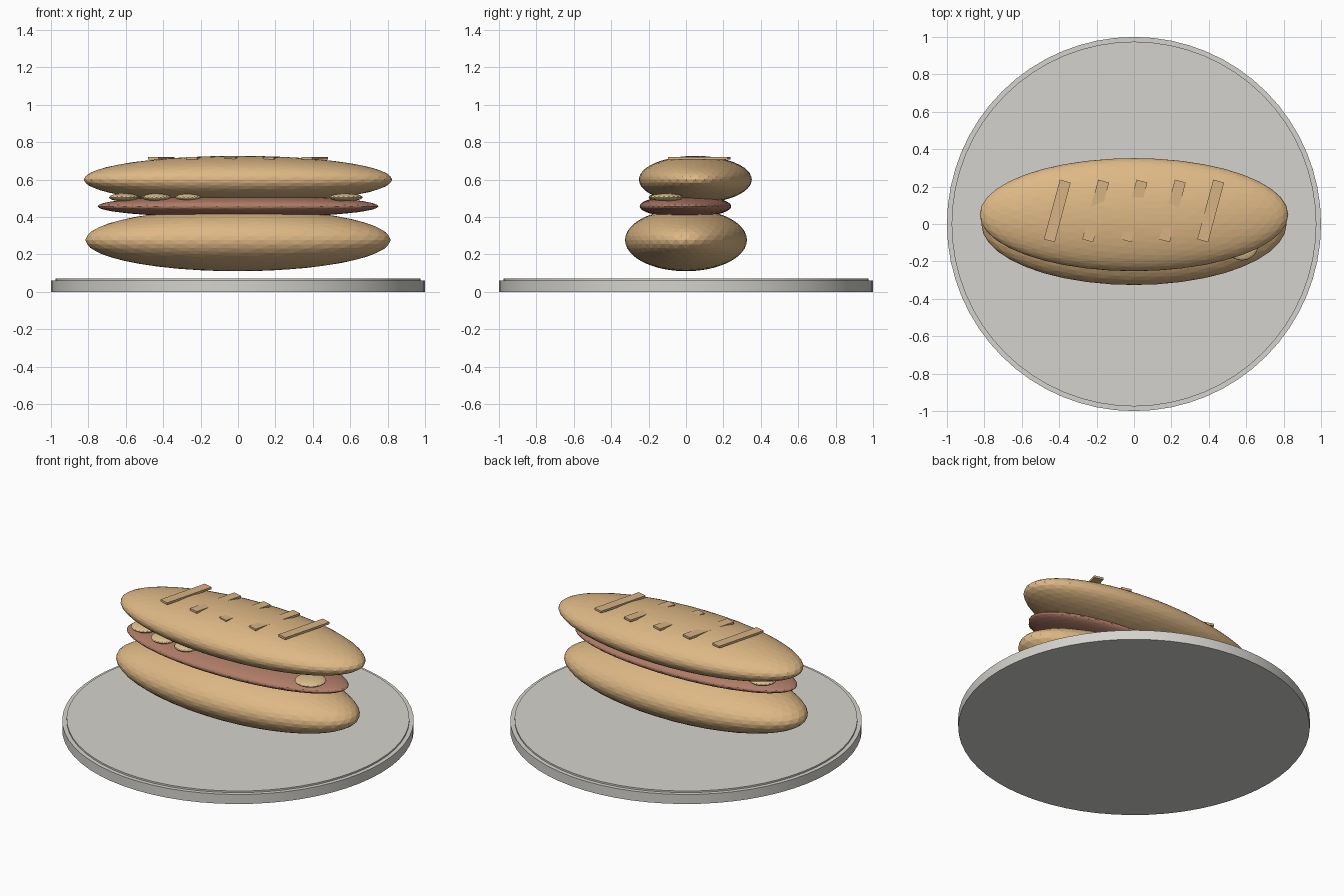
import bpy
import math

cube = bpy.data.objects.get("Cube")
if cube:
    bpy.data.objects.remove(cube, do_unlink=True)


def make_material(name, color):
    mat = bpy.data.materials.new(name)
    mat.use_nodes = True
    mat.diffuse_color = (*color, 1)
    mat.node_tree.nodes["Principled BSDF"].inputs["Base Color"].default_value = (*color, 1)
    return mat


def finish(name, mat):
    obj = bpy.context.object
    obj.name = name
    obj.data.materials.append(mat)
    return obj


def ellipsoid(name, center, radii, mat, detail=4):
    bpy.ops.mesh.primitive_ico_sphere_add(subdivisions=detail, radius=1, location=center)
    bpy.context.object.scale = radii
    return finish(name, mat)


def disc(name, radius, bottom, top, mat):
    bpy.ops.mesh.primitive_cylinder_add(vertices=64, radius=radius, depth=top - bottom,
                                        location=(0, 0, (bottom + top) / 2))
    obj = finish(name, mat)
    bpy.ops.object.shade_smooth_by_angle()
    return obj


def strip(name, center, size, angle, mat):
    bpy.ops.mesh.primitive_cube_add(size=1, location=center, rotation=(0, 0, angle))
    bpy.context.object.scale = size
    return finish(name, mat)


ceramic = make_material("pale grey ceramic", (0.66, 0.65, 0.61))
bread = make_material("golden bread", (0.73, 0.48, 0.235))
meat = make_material("reddish brown meat", (0.43, 0.2, 0.135))
onion = make_material("pale tan onion", (0.72, 0.52, 0.27))
crust = make_material("toasted crust", (0.68, 0.45, 0.23))

# Plate with a slightly raised centre
disc("plate", 1.0, 0, 0.06, ceramic)
disc("plate_centre", 0.975, 0.06, 0.07, ceramic)

# Bread halves and filling
ellipsoid("bottom_bun", (0, 0, 0.277), (0.816, 0.326, 0.167), bread)
ellipsoid("meat_filling", (0, -0.003, 0.457), (0.752, 0.245, 0.06), meat)
ellipsoid("top_bun", (0, 0.05, 0.6), (0.825, 0.302, 0.127), bread)

# Onion slices peeking out of the filling: x, y, radius
slices = [(-0.61, -0.05, 0.08), (-0.435, -0.11, 0.075), (-0.265, -0.13, 0.07),
          (0.577, -0.105, 0.09), (-0.59, 0.08, 0.08)]
for i, (x, y, r) in enumerate(slices):
    ellipsoid(f"onion_slice_{i + 1}", (x, y, 0.505), (r, r, 0.021), onion, 3)

# Slanted crust marks across the top bun
for i in range(5):
    strip(f"crust_mark_{i + 1}", ((i - 2) * 0.205, 0.07, 0.714), (0.06, 0.33, 0.013),
          math.radians(-15), crust)
